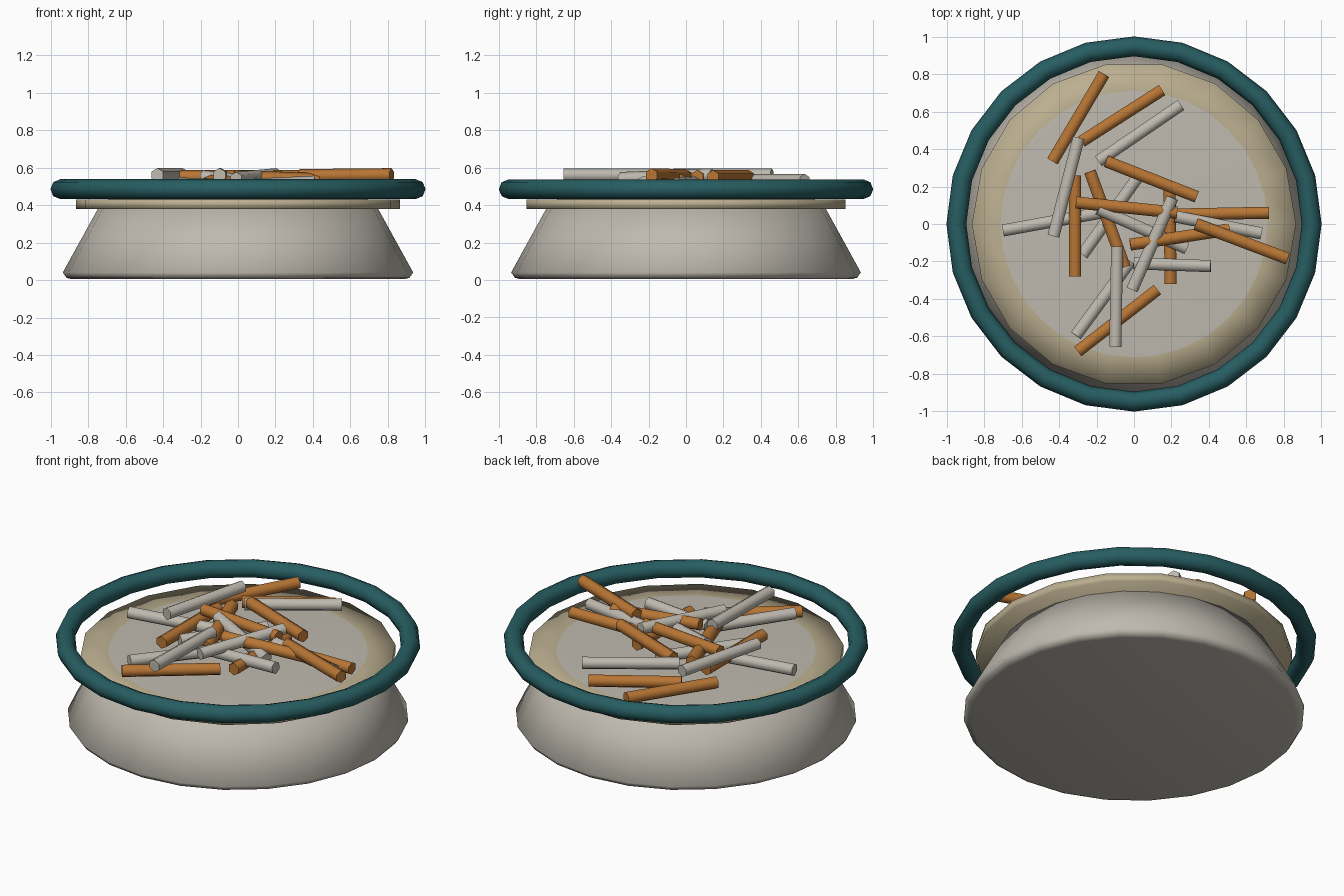
import bpy, bmesh, math
from mathutils import Vector

if "Cube" in bpy.data.objects:
    bpy.data.objects.remove(bpy.data.objects["Cube"])


def material(name, color):
    m = bpy.data.materials.new(name)
    m.diffuse_color = (*color, 1)
    m.use_nodes = True
    m.node_tree.nodes["Principled BSDF"].inputs["Base Color"].default_value = m.diffuse_color
    return m


TEAL = material("teal", (0.02, 0.11, 0.12))
TAN = material("tan", (0.50, 0.43, 0.28))
ORANGE = material("orange", (0.48, 0.18, 0.035))
STONE = material("warm_grey", (0.52, 0.49, 0.43))


def lathe(name, profile, sides, mat=None, angle=35):
    """Revolve (radius, z) points about z; radius 0 closes with a pole."""
    bm = bmesh.new()
    rings = []
    for r, z in profile:
        if r == 0:
            rings.append([bm.verts.new((0, 0, z))] * sides)
        else:
            rings.append([bm.verts.new((r * math.cos(t), r * math.sin(t), z))
                          for t in (i * math.tau / sides for i in range(sides))])
    for a, b in zip(rings, rings[1:]):
        for i in range(sides):
            j = (i + 1) % sides
            bm.faces.new(list(dict.fromkeys((a[i], a[j], b[j], b[i]))))
    return finish(name, bm, mat, angle)


def finish(name, bm, mat, angle):
    bmesh.ops.recalc_face_normals(bm, faces=bm.faces)
    me = bpy.data.meshes.new(name)
    bm.to_mesh(me)
    bm.free()
    ob = bpy.data.objects.new(name, me)
    bpy.context.collection.objects.link(ob)
    if mat:
        me.materials.append(mat)
    bpy.ops.object.select_all(action='DESELECT')
    ob.select_set(True)
    bpy.context.view_layer.objects.active = ob
    bpy.ops.object.shade_smooth_by_angle(angle=math.radians(angle))
    return ob


def stick(name, x1, y1, z1, x2, y2, z2, mat):
    """Six-sided stick lying between two points."""
    a, b = Vector((x1, y1, z1)), Vector((x2, y2, z2))
    d = b - a
    bm = bmesh.new()
    bmesh.ops.create_cone(bm, cap_ends=True, segments=6,
                          radius1=0.037, radius2=0.037, depth=d.length)
    bm.transform(d.to_track_quat('Z', 'Y').to_matrix().to_4x4())
    bmesh.ops.translate(bm, verts=bm.verts, vec=(a + b) / 2)
    finish(name, bm, mat, 65)


# Flared pedestal base
lathe("base", [(0, 0.005), (0.89, 0.005), (0.915, 0.012), (0.935, 0.04),
               (0.745, 0.385), (0, 0.385)], 24, STONE, 75)

# Tan tray and the grey centre, nearly flush with it
lathe("tray", [(0, 0.38), (0.865, 0.38), (0.865, 0.43), (0.70, 0.43), (0, 0.43)],
      18, TAN, 100)
lathe("tray_centre", [(0.715, 0.4298), (0.68, 0.432), (0, 0.434)], 32, STONE)

# Teal rim ring
bpy.ops.mesh.primitive_torus_add(major_segments=24, minor_segments=8,
                                 major_radius=0.948, minor_radius=0.053,
                                 location=(0, 0, 0.485))
rim = bpy.context.object
rim.name = "rim"
rim.data.materials.append(TEAL)
bpy.ops.object.shade_smooth_by_angle(angle=math.radians(60))

# Scattered orange sticks
orange = [
    (-0.16, 0.80, 0.49, -0.435, 0.335, 0.48), (0.15, 0.715, 0.48, -0.28, 0.44, 0.48),
    (-0.15, 0.335, 0.55, 0.335, 0.145, 0.55), (-0.315, 0.26, 0.50, -0.315, -0.28, 0.50),
    (-0.31, 0.115, 0.55, 0.23, 0.06, 0.55), (-0.235, 0.28, 0.53, -0.05, -0.23, 0.52),
    (0.20, 0.05, 0.49, 0.72, 0.06, 0.49), (-0.02, -0.11, 0.55, 0.51, -0.03, 0.53),
    (0.33, 0.00, 0.555, 0.82, -0.185, 0.56), (0.19, 0.20, 0.49, 0.195, -0.32, 0.49),
    (-0.30, -0.68, 0.485, 0.125, -0.35, 0.485),
]
# Scattered grey sticks
grey = [
    (0.25, 0.635, 0.53, -0.19, 0.335, 0.53), (-0.295, 0.46, 0.56, -0.43, -0.065, 0.56),
    (-0.70, -0.035, 0.485, -0.18, 0.06, 0.485), (0.02, 0.25, 0.48, -0.275, -0.165, 0.48),
    (-0.19, 0.08, 0.55, 0.28, -0.13, 0.50), (0.205, 0.14, 0.56, -0.01, -0.35, 0.54),
    (0.22, 0.04, 0.52, 0.68, -0.05, 0.51), (0.00, -0.21, 0.50, 0.41, -0.225, 0.52),
    (-0.09, -0.12, 0.56, -0.10, -0.655, 0.56), (-0.31, -0.595, 0.51, -0.02, -0.20, 0.50),
]
for i, p in enumerate(orange):
    stick(f"orange_stick_{i + 1}", *p, ORANGE)
for i, p in enumerate(grey):
    stick(f"grey_stick_{i + 1}", *p, STONE)
